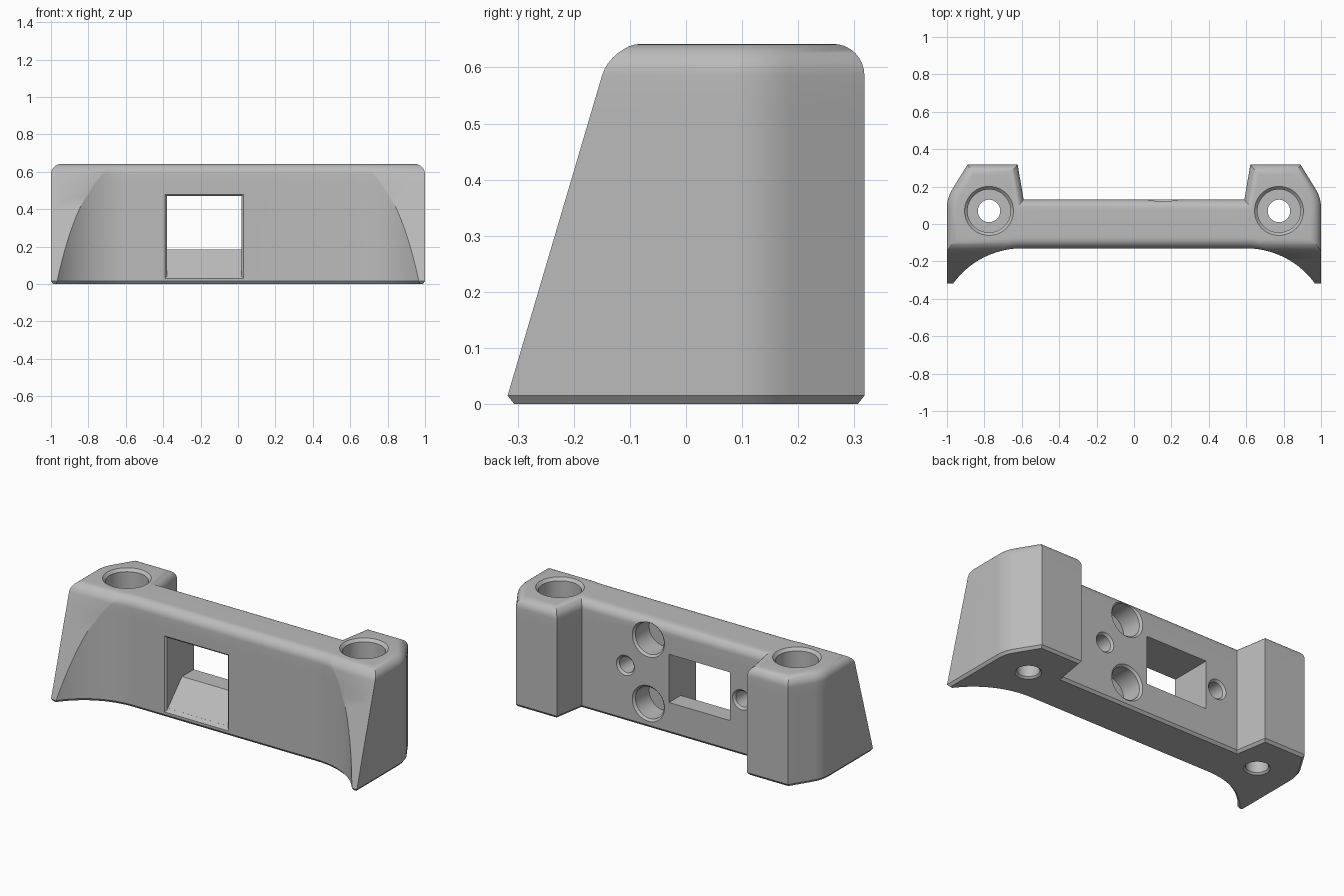
import bpy
import bmesh
from math import sin, cos, pi, sqrt, asin
from mathutils import Vector, Matrix

default = bpy.data.objects.get("Cube")
if default:
    bpy.data.objects.remove(default, do_unlink=True)

HEIGHT, FILLET, CHAMFER = 0.642, 0.056, 0.015
FRONT, BACK, REAR = -0.13, 0.13, 0.318   # wall front, wall back, pod back
ARC_R, ARC_X = 0.4525, 0.6               # concave front corner


def loft(name, rings):
    """Skin a stack of equal-length rings and cap both ends."""
    bm = bmesh.new()
    loops = [[bm.verts.new(p) for p in ring] for ring in rings]
    n = len(loops[0])
    for a, b in zip(loops, loops[1:]):
        for i in range(n):
            j = (i + 1) % n
            bm.faces.new((a[i], a[j], b[j], b[i]))
    bm.faces.new(loops[0][::-1])
    bm.faces.new(loops[-1])
    bmesh.ops.recalc_face_normals(bm, faces=bm.faces)
    mesh = bpy.data.meshes.new(name)
    bm.to_mesh(mesh)
    bm.free()
    obj = bpy.data.objects.new(name, mesh)
    bpy.context.collection.objects.link(obj)
    return obj


def revolve(name, profile, loc, rot=Matrix(), sides=48):
    """Turn (radius, height) pairs into a round cutter."""
    rings = [[Vector(loc) + rot @ Vector((r * cos(2 * pi * k / sides),
                                          r * sin(2 * pi * k / sides), h))
              for k in range(sides)] for r, h in profile]
    return loft(name, rings)


def inset(points, d):
    """Move a counter-clockwise outline inward by d with mitred corners."""
    out = []
    for i, p in enumerate(points):
        e1 = (p - points[i - 1]).normalized()
        e2 = (points[(i + 1) % len(points)] - p).normalized()
        n1, n2 = Vector((-e1.y, e1.x)), Vector((-e2.y, e2.x))
        out.append(p + (n1 + n2) * d / (1 + n1.dot(n2)))
    return out


def outline(z):
    """Plan shape at height z; the wing tips follow the leaning front plane."""
    tip = min(-0.318 + max(z - CHAMFER, 0) * 0.295, FRONT - 0.006)
    end = asin(sqrt(1 - ((ARC_R + tip - FRONT) / ARC_R) ** 2))
    half = []
    for k in range(17):
        a = end * k / 16
        half.append(Vector((ARC_X + ARC_R * sin(a), FRONT - ARC_R * (1 - cos(a)))))
    half.append(Vector((1, tip)))
    p, q, r = Vector((1, 0.085)), Vector((1, 0.14)), Vector((0.971, 0.187))
    for k in range(9):
        t = k / 8
        half.append(p * (1 - t) ** 2 + q * 2 * t * (1 - t) + r * t * t)
    half += [Vector((0.89, REAR)), Vector((0.622, REAR)), Vector((0.59, BACK))]
    return half + [Vector((-v.x, v.y)) for v in reversed(half)]


# Body: chamfered foot, leaning front, rounded top
layers = [(0, 0.012)]
base, shoulder = CHAMFER, HEIGHT - FILLET
layers += [(base + (shoulder - base) * k / 10, 0) for k in range(11)]
for k in range(1, 9):
    a = pi / 2 * k / 8
    layers.append((shoulder + FILLET * sin(a), FILLET * (1 - cos(a))))
body = loft("bracket_body", [[(v.x, v.y, z) for v in inset(outline(z), d)]
                             for z, d in layers])

# Stepped screw holes through both pods
cutters = []
for side, x in (("left", 0.775), ("right", -0.775)):
    cutters.append(revolve(side + "_screw_cutter", [
        (0.08, -0.01), (0.06, 0.01), (0.06, 0.3), (0.115, 0.3),
        (0.115, HEIGHT - 0.016), (0.145, HEIGHT + 0.014)], (x, 0.07, 0)))

# Blind holes in the back wall
to_back = Matrix.Rotation(-pi / 2, 3, 'X')
for name, x, z, r, depth in (("upper_socket", 0.155, 0.523, 0.093, 0.14),
                             ("lower_socket", 0.155, 0.143, 0.093, 0.14),
                             ("left_pilot", 0.305, 0.328, 0.047, 0.13),
                             ("right_pilot", -0.455, 0.328, 0.047, 0.13)):
    cutters.append(revolve(name + "_cutter", [
        (r, -depth), (r, -0.012), (r + 0.012, 0), (r + 0.012, 0.1)],
        (x, BACK, z), to_back))

# Window with a ramped floor
X0, X1, Z0, Z1 = -0.38, 0.02, 0.04, 0.47
side_shape = [(-0.2, Z0), (-0.12, Z0), (0.02, 0.185), (0.2, 0.185), (0.2, Z1), (-0.2, Z1)]
cutters.append(loft("window_cutter", [[(x, y, z) for y, z in side_shape]
                                      for x in (X0, X1)]))


# Bevelled rim around the window's front
def rim(e):
    y = -0.12 - e
    return [(X0 - e, y, Z0 - e), (X1 + e, y, Z0 - e),
            (X1 + e, y, Z1 + e), (X0 - e, y, Z1 + e)]


cutters.append(loft("window_rim_cutter", [rim(-0.008), rim(0.02)]))

# Cut everything, then drop the cutters
for cutter in cutters:
    cutter.hide_render = True
    mod = body.modifiers.new(cutter.name, 'BOOLEAN')
    mod.operation, mod.solver, mod.object = 'DIFFERENCE', 'EXACT', cutter
graph = bpy.context.evaluated_depsgraph_get()
cut_mesh = bpy.data.meshes.new_from_object(body.evaluated_get(graph))
body.modifiers.clear()
body.data = cut_mesh
for cutter in cutters:
    bpy.data.objects.remove(cutter, do_unlink=True)

# Plain grey finish
grey = bpy.data.materials.new("light_grey")
grey.use_nodes = True
color = (0.5, 0.5, 0.5, 1)
grey.diffuse_color = color
grey.node_tree.nodes["Principled BSDF"].inputs["Base Color"].default_value = color
body.data.materials.clear()
body.data.materials.append(grey)

bpy.ops.object.select_all(action='DESELECT')
body.select_set(True)
bpy.context.view_layer.objects.active = body
bpy.ops.object.shade_smooth_by_angle(angle=pi / 6)
